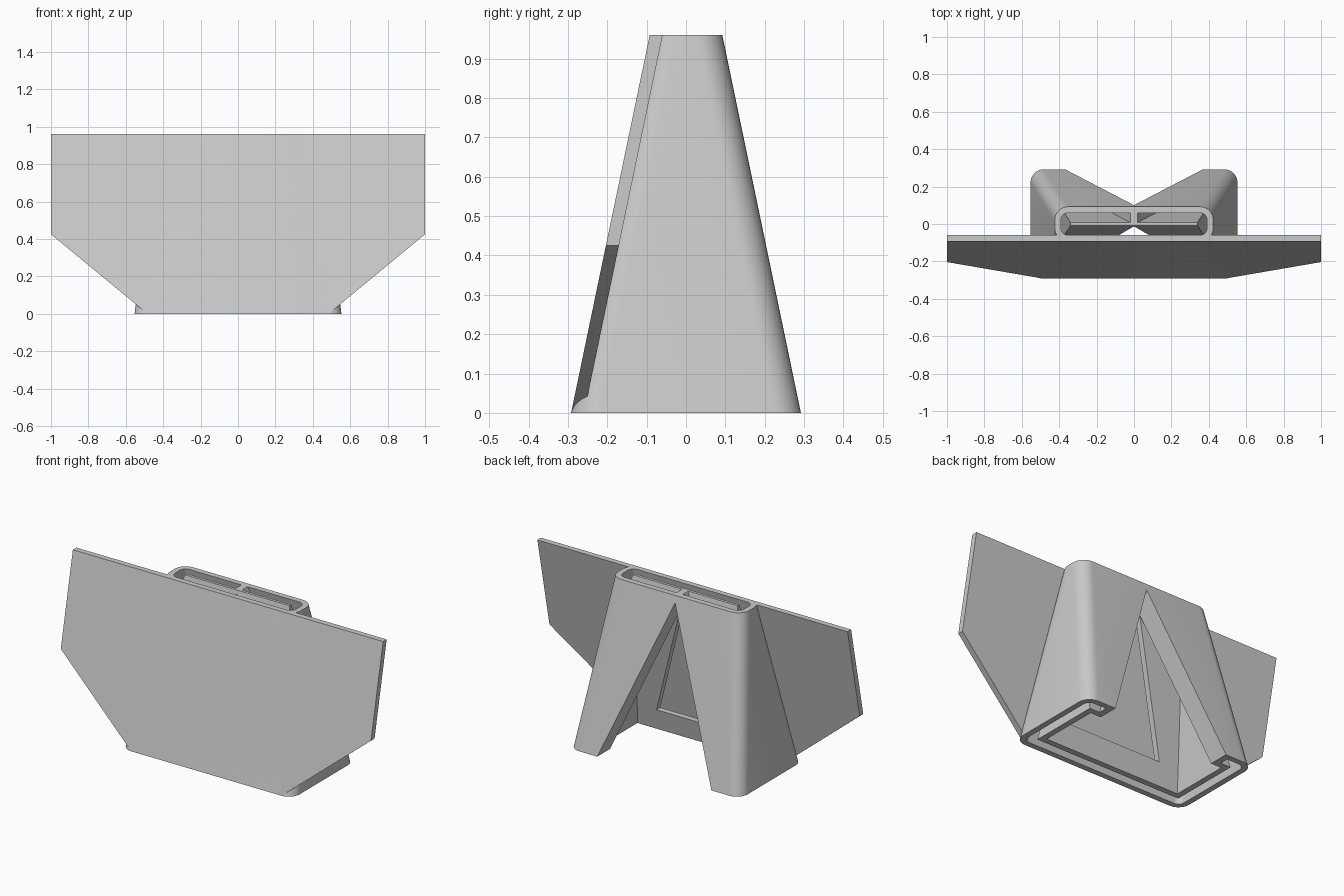
import bpy, bmesh, math

cube = bpy.data.objects.get("Cube")
if cube:
    bpy.data.objects.remove(cube, do_unlink=True)

HEIGHT = 0.96
WALL = 0.033
LEAN_X, LEAN_Y = 0.135, 0.208     # inward taper per unit of height
COLOUR = (0.6, 0.6, 0.6, 1)

grey = bpy.data.materials.new("grey")
grey.use_nodes = True
grey.diffuse_color = COLOUR
grey.node_tree.nodes["Principled BSDF"].inputs["Base Color"].default_value = COLOUR


def loft(name, lower, upper):
    """Closed solid between two matching loops of points."""
    bm = bmesh.new()
    a = [bm.verts.new(p) for p in lower]
    b = [bm.verts.new(p) for p in upper]
    n = len(a)
    bm.faces.new(a[::-1])
    bm.faces.new(b)
    for i in range(n):
        j = (i + 1) % n
        bm.faces.new((a[i], a[j], b[j], b[i]))
    bmesh.ops.recalc_face_normals(bm, faces=bm.faces)
    mesh = bpy.data.meshes.new(name)
    bm.to_mesh(mesh)
    bm.free()
    mesh.materials.append(grey)
    obj = bpy.data.objects.new(name, mesh)
    bpy.context.scene.collection.objects.link(obj)
    return obj


def outline(offset, radius, z):
    """Rounded rectangle of the tapered body at height z, inset by offset."""
    hx = 0.553 - LEAN_X * z - offset
    hy = 0.292 - LEAN_Y * z - offset
    if not radius:
        return [(hx, hy, z), (-hx, hy, z), (-hx, -hy, z), (hx, -hy, z)]
    points = []
    steps = 8
    for k, (sx, sy) in enumerate([(1, 1), (-1, 1), (-1, -1), (1, -1)]):
        for i in range(steps + 1):
            t = math.pi / 2 * (k + i / steps)
            points.append((sx * (hx - radius) + radius * math.cos(t),
                           sy * (hy - radius) + radius * math.sin(t), z))
    return points


def frustum(name, offset, radius, z0, z1):
    return loft(name, outline(offset, radius, z0), outline(offset, radius, z1))


def prism(name, profile, y0, y1):
    """Extrude an x-z profile along y."""
    return loft(name, [(x, y0, z) for x, z in profile], [(x, y1, z) for x, z in profile])


def carve(obj, cutter, operation="DIFFERENCE"):
    mod = obj.modifiers.new(operation.lower(), "BOOLEAN")
    mod.operation = operation
    mod.solver = "EXACT"
    mod.object = cutter
    cutter.hide_render = True


def tent(apex, slope, base):
    half = slope * (apex - base)
    return [(-half, base), (half, base), (0, apex)]


# Cutters
hollow = frustum("hollow_cutter", WALL, 0.037, -0.1, 1.0)
cavity = frustum("cavity_cutter", 0.118, 0, -0.1, 0.82)
notch = prism("notch_cutter", tent(0.92, 0.40, -0.1), 0, 0.6)
window = prism("window_cutter", tent(0.94, 0.36, 0.125), -0.6, 0)
body = frustum("body_cutter", 0, 0.07, 0, HEIGHT)

# Tapered outer shell with the rear notch
shell = frustum("outer_shell", 0, 0.07, 0, HEIGHT)
carve(shell, hollow)
carve(shell, notch)

# Inner core wall with a triangular front window
core = frustum("inner_core", 0.084, 0, 0, HEIGHT)
for cutter in (cavity, notch, window):
    carve(core, cutter)

# Sloped walls lining the notch between shell and core
lining = prism("notch_lining", tent(1.01, 0.40, -0.1), 0.005, 0.6)
carve(lining, body, "INTERSECT")
carve(lining, cavity)
carve(lining, notch)

# Wide leaning front plate with clipped lower corners
plate_profile = [(-1, HEIGHT), (-1, 0.425), (-0.485, 0), (0.485, 0), (1, 0.425), (1, HEIGHT)]


def plate_loop(depth):
    return [(x, -0.292 + LEAN_Y * z + depth, z) for x, z in plate_profile]


plate = loft("front_plate", plate_loop(0), plate_loop(WALL))

# Bake the cuts, drop the cutters and shade
bpy.context.view_layer.update()
graph = bpy.context.evaluated_depsgraph_get()
baked = {o: bpy.data.meshes.new_from_object(o.evaluated_get(graph)) for o in (shell, core, lining)}
for obj, mesh in baked.items():
    obj.modifiers.clear()
    obj.data = mesh
for cutter in (hollow, cavity, notch, window, body):
    bpy.data.objects.remove(cutter, do_unlink=True)
bpy.ops.object.select_all(action="DESELECT")
for obj in (shell, core, lining, plate):
    obj.select_set(True)
bpy.context.view_layer.objects.active = shell
bpy.ops.object.shade_smooth_by_angle(angle=math.radians(30))
